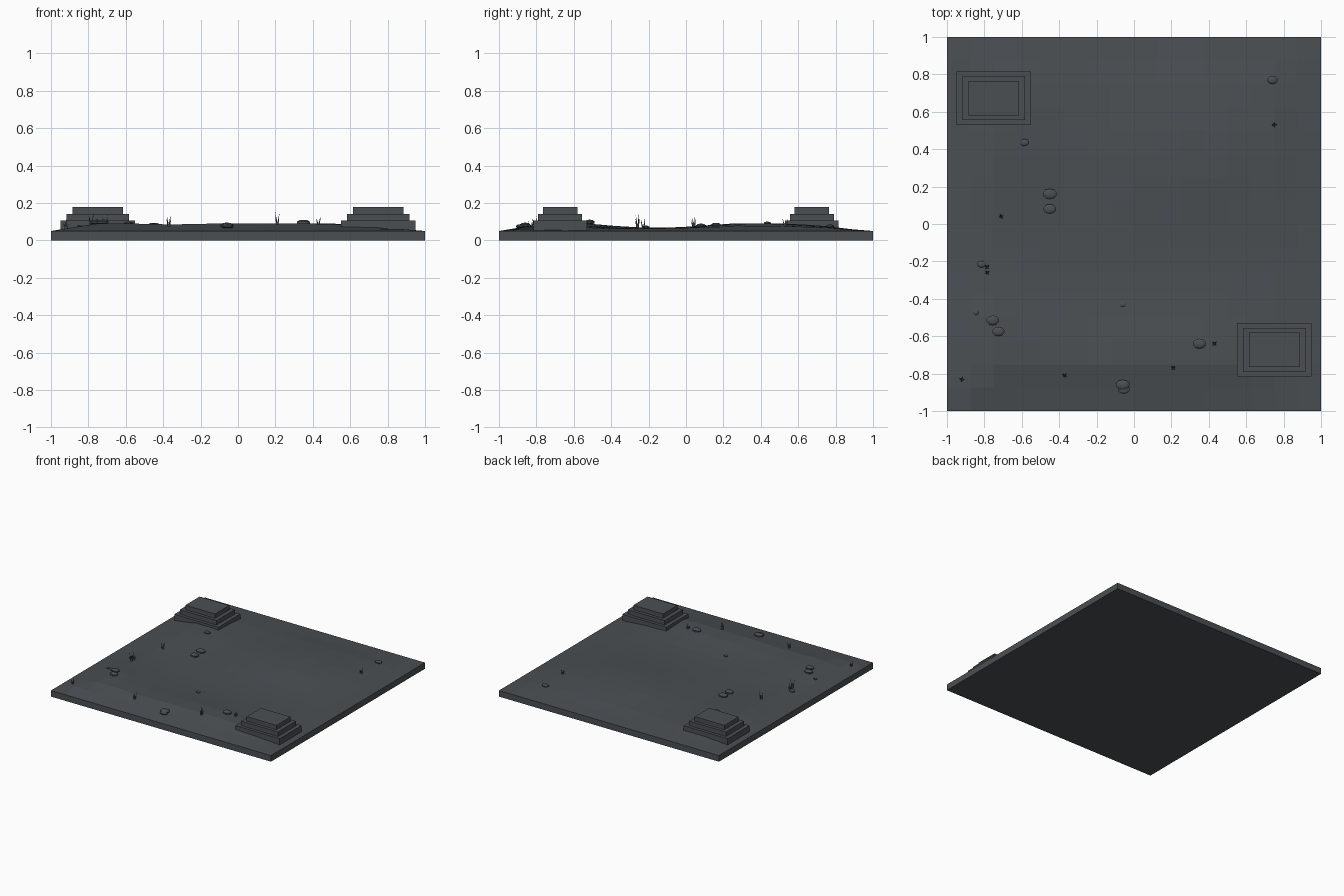
import bpy, bmesh, math, random
from mathutils import Matrix, Vector

if "Cube" in bpy.data.objects:
    bpy.data.objects.remove(bpy.data.objects["Cube"])

random.seed(4)
mat = bpy.data.materials.new("dark slate")
mat.diffuse_color = (0.070, 0.078, 0.086, 1)
mat.use_nodes = True
mat.node_tree.nodes["Principled BSDF"].inputs["Base Color"].default_value = mat.diffuse_color


def finish(bm, name):
    bmesh.ops.recalc_face_normals(bm, faces=bm.faces[:])
    me = bpy.data.meshes.new(name)
    bm.to_mesh(me)
    bm.free()
    me.materials.append(mat)
    ob = bpy.data.objects.new(name, me)
    bpy.context.collection.objects.link(ob)
    return ob


# gentle hills (x, y, width x, width y, height), fading to the slab rim
HILLS = [(0.3, 0.4, 0.5, 0.38, 0.033), (0.15, -0.75, 0.6, 0.26, 0.034),
         (-0.8, -0.7, 0.35, 0.35, 0.034), (-0.7, 0.45, 0.25, 0.4, 0.026)]


def height(x, y):
    h = 0.012 + sum(a * math.exp(-((x - cx) / sx) ** 2 - ((y - cy) / sy) ** 2)
                    for cx, cy, sx, sy, a in HILLS)
    d = min(1 - abs(x), 1 - abs(y))
    t = max(0, min(1, d / 0.24))
    return 0.05 + min(h, 0.04) * t


# ground slab with faceted hilly top
bm = bmesh.new()
bmesh.ops.create_grid(bm, x_segments=16, y_segments=16, size=1)
rim = [e for e in bm.edges if e.is_boundary]
for v in bm.verts:
    v.co.z = height(v.co.x, v.co.y)
skirt = bmesh.ops.extrude_edge_only(bm, edges=rim)["geom"]
for v in skirt:
    if isinstance(v, bmesh.types.BMVert):
        v.co.z = 0
low = [e for e in bm.edges if e.is_boundary]
bmesh.ops.contextual_create(bm, geom=low)
finish(bm, "ground_slab")

# two stepped platforms in opposite corners
TIERS = [(0.40, 0.285, 0.03, 0.105), (0.335, 0.235, 0.105, 0.142), (0.27, 0.185, 0.142, 0.178)]
for s, side in ((1, "right"), (-1, "left")):
    for i, (w, d, z0, z1) in enumerate(TIERS):
        bm = bmesh.new()
        bmesh.ops.create_cube(bm, size=1, matrix=Matrix.Translation((0.75 * s, -0.673 * s, (z0 + z1) / 2))
                              @ Matrix.Diagonal((w, d, z1 - z0, 1)))
        finish(bm, f"{side}_platform_step_{i + 1}")

# flat low-poly stones (x, y, radius)
STONES = [(0.74, 0.77, .03), (-0.585, 0.435, .027), (-0.45, 0.16, .04), (-0.45, 0.08, .037),
          (-0.815, -0.215, .026), (-0.845, -0.475, .016), (-0.755, -0.515, .037),
          (-0.725, -0.575, .035), (-0.06, -0.43, .018), (0.35, -0.64, .038),
          (-0.06, -0.86, .039), (-0.055, -0.885, .033)]
for i, (x, y, r) in enumerate(STONES):
    bm = bmesh.new()
    bmesh.ops.create_uvsphere(bm, u_segments=10, v_segments=5, radius=1,
                              matrix=Matrix.Translation((x, y, height(x, y) + r * .22))
                              @ Matrix.Diagonal((r, r * .75, r * .38, 1)))
    finish(bm, f"stone_{i + 1}")

# thin grass tufts (x, y, blade height)
TUFTS = [(-0.92, -0.83, .05), (-0.785, -0.26, .08), (-0.785, -0.23, .05), (-0.37, -0.81, .055),
         (-0.71, 0.04, .065), (0.21, -0.77, .065), (0.43, -0.64, .04), (0.75, 0.53, .045)]
for i, (x, y, h) in enumerate(TUFTS):
    bm = bmesh.new()
    turn = random.random() * 6
    for k in range(4):
        a = turn + k * math.tau / 4
        out = Vector((math.cos(a), math.sin(a), 0))
        hk = h * (1, .7, .85, .6)[k]
        lean = Vector((out.x * .012, out.y * .012, hk + .005)).normalized()
        m = Matrix.Translation(Vector((x, y, height(x, y) - .005)) + out * .003 + lean * (hk + .005) / 2)
        m = m @ Vector((0, 0, 1)).rotation_difference(lean).to_matrix().to_4x4()
        bmesh.ops.create_cone(bm, cap_ends=True, segments=3, radius1=.0055, radius2=.0004,
                              depth=hk + .005, matrix=m)
    finish(bm, f"grass_tuft_{i + 1}")
